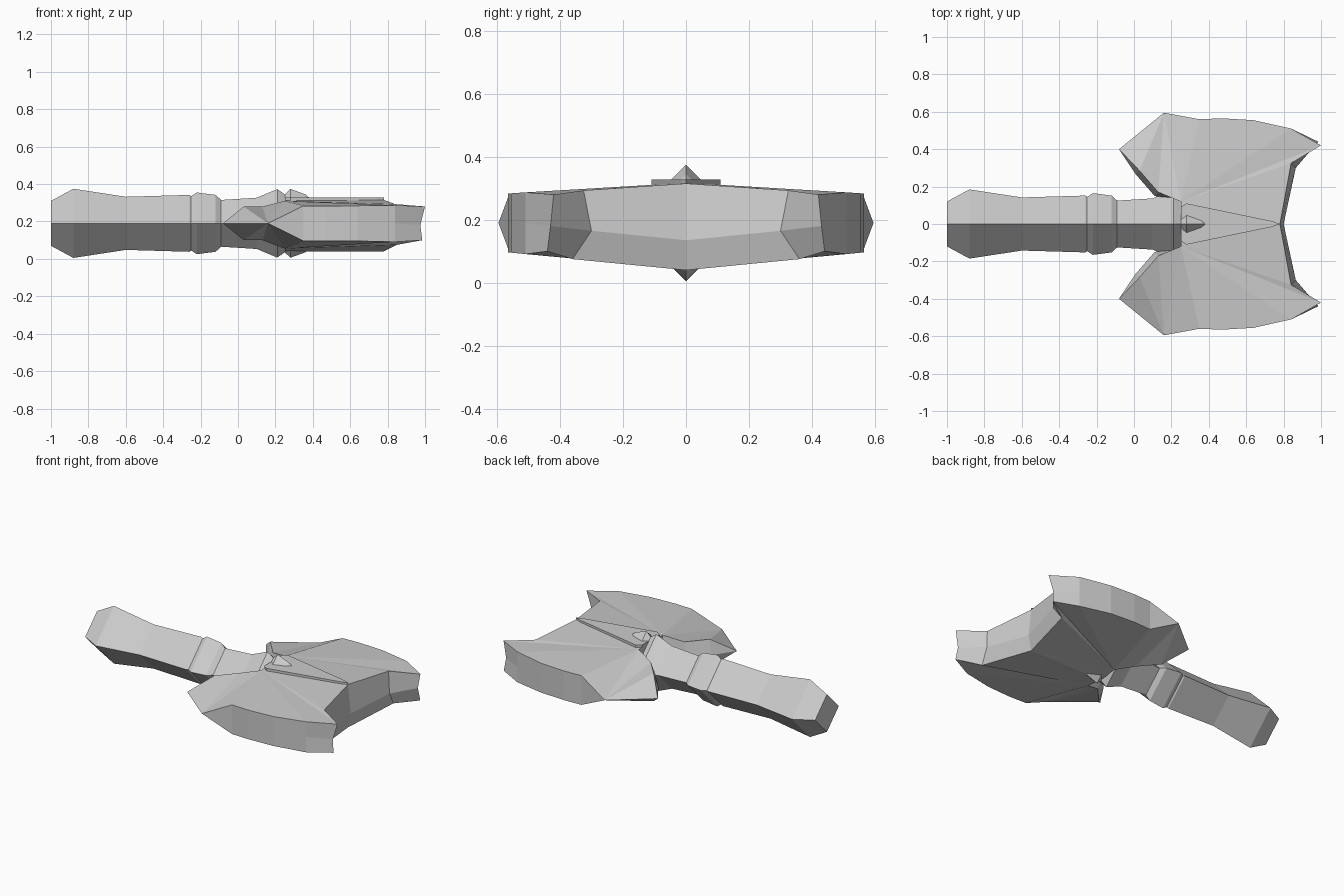
import bpy, bmesh

cube = bpy.data.objects.get("Cube")
if cube:
    bpy.data.objects.remove(cube, do_unlink=True)

MID = 0.19  # height of the centre plane

steel = bpy.data.materials.new("grey steel")
steel.use_nodes = True
steel.diffuse_color = (0.6, 0.6, 0.6, 1)
bsdf = next(n for n in steel.node_tree.nodes if n.type == 'BSDF_PRINCIPLED')
bsdf.inputs["Base Color"].default_value = (0.6, 0.6, 0.6, 1)


def finish(bm, name):
    bmesh.ops.recalc_face_normals(bm, faces=bm.faces)
    mesh = bpy.data.meshes.new(name)
    bm.to_mesh(mesh)
    bm.free()
    mesh.materials.append(steel)
    obj = bpy.data.objects.new(name, mesh)
    bpy.context.collection.objects.link(obj)
    return obj


def add_face(bm, verts):
    unique = list(dict.fromkeys(verts))
    if len(unique) > 2:
        bm.faces.new(unique)


# Handle: a diamond section swept along x, ending in the raised collar
profile = [(-1, .12), (-.88, .185), (-.6, .142), (-.26, .152), (-.25, .145),
           (-.22, .165), (-.12, .152), (-.09, .125), (.1, .137), (.21, .183),
           (.25, .155), (.28, .184), (.36, .155), (.39, .13)]
bm = bmesh.new()
rings = [[bm.verts.new((x, r * c, MID + r * s))
          for c, s in ((1, 0), (0, 1), (-1, 0), (0, -1))] for x, r in profile]
for a, b in zip(rings, rings[1:]):
    for i in range(4):
        j = (i + 1) % 4
        add_face(bm, (a[i], a[j], b[j], b[i]))
add_face(bm, rings[0])
add_face(bm, rings[-1])
finish(bm, "handle")


# Blade: columns of top, middle and bottom points around half the outline
def wall(x, y):
    return [(x, y, .32 - .065 * y), (x, y, MID), (x, y, .04 + .1 * y)]


def point(x, y):
    return [(x, y, MID)] * 3


columns = [
    [(.78, 0, .315), (.80, 0, .135), (.78, 0, .04)],             # front notch
    [(.84, .325, .293), (.865, .30, .165), (.85, .36, .075)],
    [(1, .42, .28), (.975, .43, .18), (.985, .44, .1)],          # front horn
    wall(.84, .51), wall(.64, .555), wall(.47, .565), wall(.35, .56),
    point(.16, .595), point(-.08, .40),                          # rear horn
    [(.03, .285, .28), (.01, .265, MID), (.03, .285, .10)],
    [(.13, .17, .28), (.11, .15, MID), (.13, .17, .10)],
    [(.25, .12, .31), (.25, .12, MID), (.25, .12, .055)],        # hub
    [(.25, 0, .32), (.25, 0, MID), (.25, 0, .04)],
]
CORNER, INNER, HUB, BACK = 7, 10, 11, 12

for side, name in ((1, "left_blade"), (-1, "right_blade")):
    bm = bmesh.new()
    shared = {}

    def vert(p):
        if p not in shared:
            shared[p] = bm.verts.new((p[0], side * p[1], p[2]))
        return shared[p]

    cols = [[vert(p) for p in col] for col in columns]
    # Rim walls, left open on the centre plane where the halves meet
    for a, b in zip(cols, cols[1:]):
        for k in (0, 1):
            add_face(bm, (a[k], b[k], b[k + 1], a[k + 1]))
    # Top and bottom faces fanned out from the hub and the outer corner
    fans = [(HUB, i, i + 1) for i in range(CORNER)]
    fans += [(HUB, CORNER, INNER), (HUB, BACK, 0)]
    fans += [(CORNER, i, i + 1) for i in range(CORNER + 1, INNER)]
    for k in (0, 2):
        for tri in fans:
            add_face(bm, [cols[i][k] for i in tri])
    # Closing face on the centre plane
    add_face(bm, cols[0] + cols[BACK][::-1])
    finish(bm, name)

# Raised tapering rib on top of the head
outline = [(.25, .09), (.28, .11), (.74, .015), (.78, 0),
           (.74, -.015), (.28, -.11), (.25, -.09)]
bm = bmesh.new()
low = [bm.verts.new((x, y, .302)) for x, y in outline]
high = [bm.verts.new((x, y, .327)) for x, y in outline]
for i in range(len(outline)):
    j = (i + 1) % len(outline)
    add_face(bm, (low[i], low[j], high[j], high[i]))
add_face(bm, low[::-1])
add_face(bm, high)
finish(bm, "head_rib")
